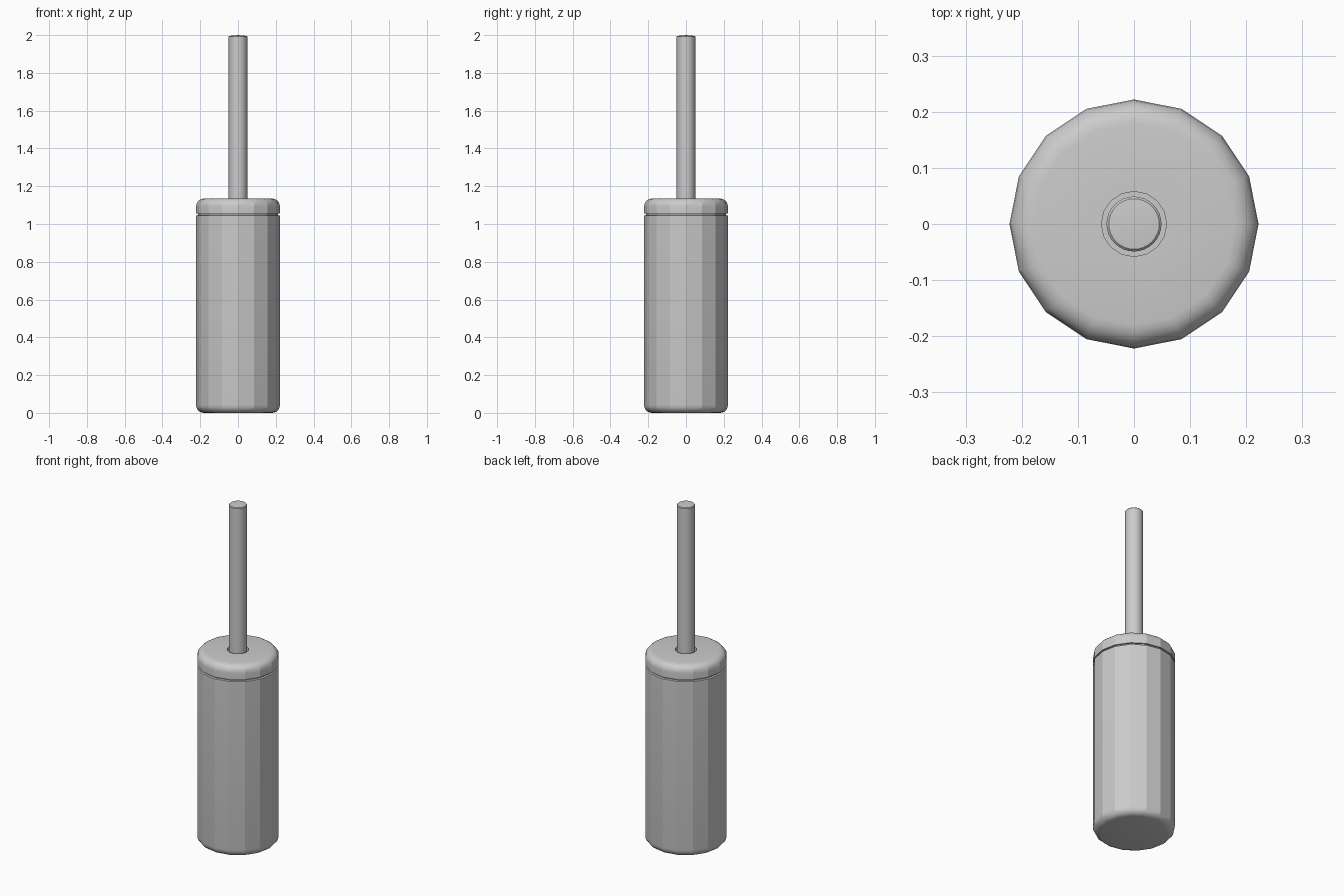
import bpy, bmesh
from math import sin, cos, pi, radians

if "Cube" in bpy.data.objects:
    bpy.data.objects.remove(bpy.data.objects["Cube"])


def arc(r, z, size, a0, a1, steps=5):
    """Profile points (radius, height) along a circular arc."""
    return [(r + size * cos(a0 + (a1 - a0) * i / steps),
             z + size * sin(a0 + (a1 - a0) * i / steps)) for i in range(steps + 1)]


def lathe(name, profile, sides, closed=False, angle=20):
    """Revolve a profile about z; radius 0 becomes a pole."""
    bm = bmesh.new()
    rings = []
    for r, z in profile:
        if r < 1e-6:
            rings.append([bm.verts.new((0, 0, z))] * sides)
        else:
            rings.append([bm.verts.new((r * cos(2 * pi * i / sides), r * sin(2 * pi * i / sides), z))
                          for i in range(sides)])
    pairs = list(zip(rings, rings[1:]))
    if closed:
        pairs.append((rings[-1], rings[0]))
    for low, high in pairs:
        for i in range(sides):
            j = (i + 1) % sides
            bm.faces.new(dict.fromkeys((low[i], low[j], high[j], high[i])))
    bmesh.ops.recalc_face_normals(bm, faces=bm.faces)
    mesh = bpy.data.meshes.new(name)
    bm.to_mesh(mesh)
    bm.free()
    ob = bpy.data.objects.new(name, mesh)
    bpy.context.collection.objects.link(ob)
    bpy.ops.object.select_all(action='DESELECT')
    ob.select_set(True)
    bpy.context.view_layer.objects.active = ob
    bpy.ops.object.shade_smooth_by_angle(angle=radians(angle))
    return ob


R = 0.222

# Holder: faceted canister with a rounded base and a recessed neck under the lid
holder = [(0, 0)] + arc(R - 0.042, 0.042, 0.042, -pi / 2, 0)
holder += [(R, 1.045), (R - 0.01, 1.047), (R - 0.01, 1.06), (0, 1.06)]
lathe("holder", holder, 16)

# Lid: rounded ring with a hole for the handle
lid = [(R, 1.055)] + arc(R - 0.042, 1.093, 0.042, 0, pi / 2)
lid += [(0.058, 1.135), (0.058, 1.055)]
lathe("lid", lid, 16, closed=True)

# Handle: slim rod with a softened, slightly domed end
handle = [(0, 1.0), (0.049, 1.0), (0.049, 1.992), (0.045, 1.996), (0, 2.0)]
lathe("handle", handle, 32, angle=30)
